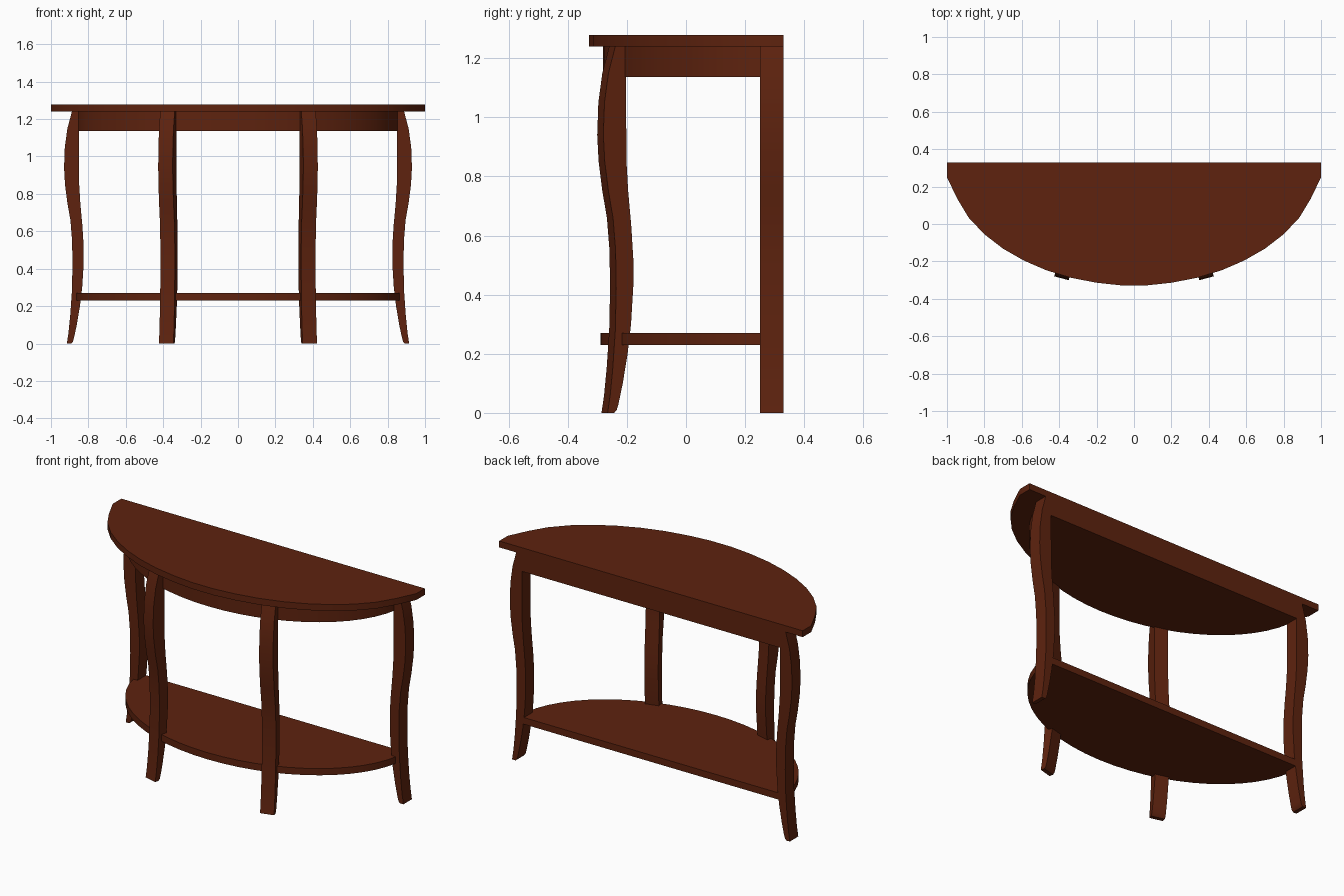
import bpy, bmesh, math
from mathutils import Matrix

if "Cube" in bpy.data.objects:
    bpy.data.objects.remove(bpy.data.objects["Cube"])

wood = bpy.data.materials.new("dark red brown wood")
wood.diffuse_color = (0.112, 0.0165, 0.0045, 1)
wood.use_nodes = True
wood.node_tree.nodes["Principled BSDF"].inputs["Base Color"].default_value = wood.diffuse_color


def prism(name, base, shift, smooth=True):
    """Closed solid: polygon 'base' (3D points) swept along 'shift'."""
    bm = bmesh.new()
    face = bm.faces.new([bm.verts.new(p) for p in base])
    ext = bmesh.ops.extrude_face_region(bm, geom=[face], use_keep_orig=True)
    moved = [g for g in ext["geom"] if isinstance(g, bmesh.types.BMVert)]
    bmesh.ops.translate(bm, verts=moved, vec=shift)
    bmesh.ops.recalc_face_normals(bm, faces=bm.faces)
    me = bpy.data.meshes.new(name)
    bm.to_mesh(me)
    bm.free()
    me.materials.append(wood)
    ob = bpy.data.objects.new(name, me)
    bpy.context.collection.objects.link(ob)
    if smooth:
        bpy.ops.object.select_all(action='DESELECT')
        ob.select_set(True)
        bpy.context.view_layer.objects.active = ob
        bpy.ops.object.shade_smooth_by_angle(angle=math.radians(30))
    return ob


BACK = 0.33


def half_ellipse(a, b, z, n=28):
    return [(-a * math.cos(math.pi * i / n), BACK - b * math.sin(math.pi * i / n), z)
            for i in range(n + 1)]


# Table top: half-round with short straight ends at the back
half = [(1, .33), (1, .25), (.945, .135), (.885, .035), (.80, -.055), (.70, -.132),
        (.59, -.195), (.47, -.247), (.34, -.287), (.20, -.314), (.07, -.328)]
outline = half + [(-x, y) for x, y in reversed(half)]
prism("table_top", [(x, y, 1.24) for x, y in outline], (0, 0, 0.038))

# Solid apron under the top, and the lower shelf
prism("apron", half_ellipse(0.862, 0.61, 1.137), (0, 0, 0.103))
prism("lower_shelf", half_ellipse(0.872, 0.62, 0.23), (0, 0, 0.04))

# Leg profile: (outward offset, height), up the outside and down the inside
outer = [(.015, 0), (.024, .06), (.033, .15), (.042, .28), (.045, .42), (.043, .55),
         (.034, .66), (.018, .75), (.005, .85), (0, .94), (.004, 1.05), (.018, 1.15), (.042, 1.24)]
inner = [(.080, 1.24), (.080, 1.0), (.081, .85), (.087, .75), (.098, .63), (.105, .52), (.105, .43),
         (.097, .30), (.085, .20), (.068, .10), (.053, .03), (.047, .01), (.038, 0)]
profile = [(-d, z) for d, z in outer + inner]
W = 0.08


def leg(name, x, y, angle):
    """Leg whose bulge touches (x, y) and which faces outward along 'angle'."""
    m = Matrix.Translation((x, y, 0)) @ Matrix.Rotation(angle, 4, 'Z')
    ob = prism(name, [(d, -W / 2, z) for d, z in profile], (0, W, 0))
    ob.data.transform(m)


# Legs: two at the back facing sideways, two at the front fanned outward
fan = math.radians(15)
leg("back_leg_right", 0.93, BACK - W / 2, 0)
leg("back_leg_left", -0.93, BACK - W / 2, math.pi)
leg("front_leg_right", 0.388, -0.290, -math.pi / 2 + fan)
leg("front_leg_left", -0.388, -0.290, -math.pi / 2 - fan)
